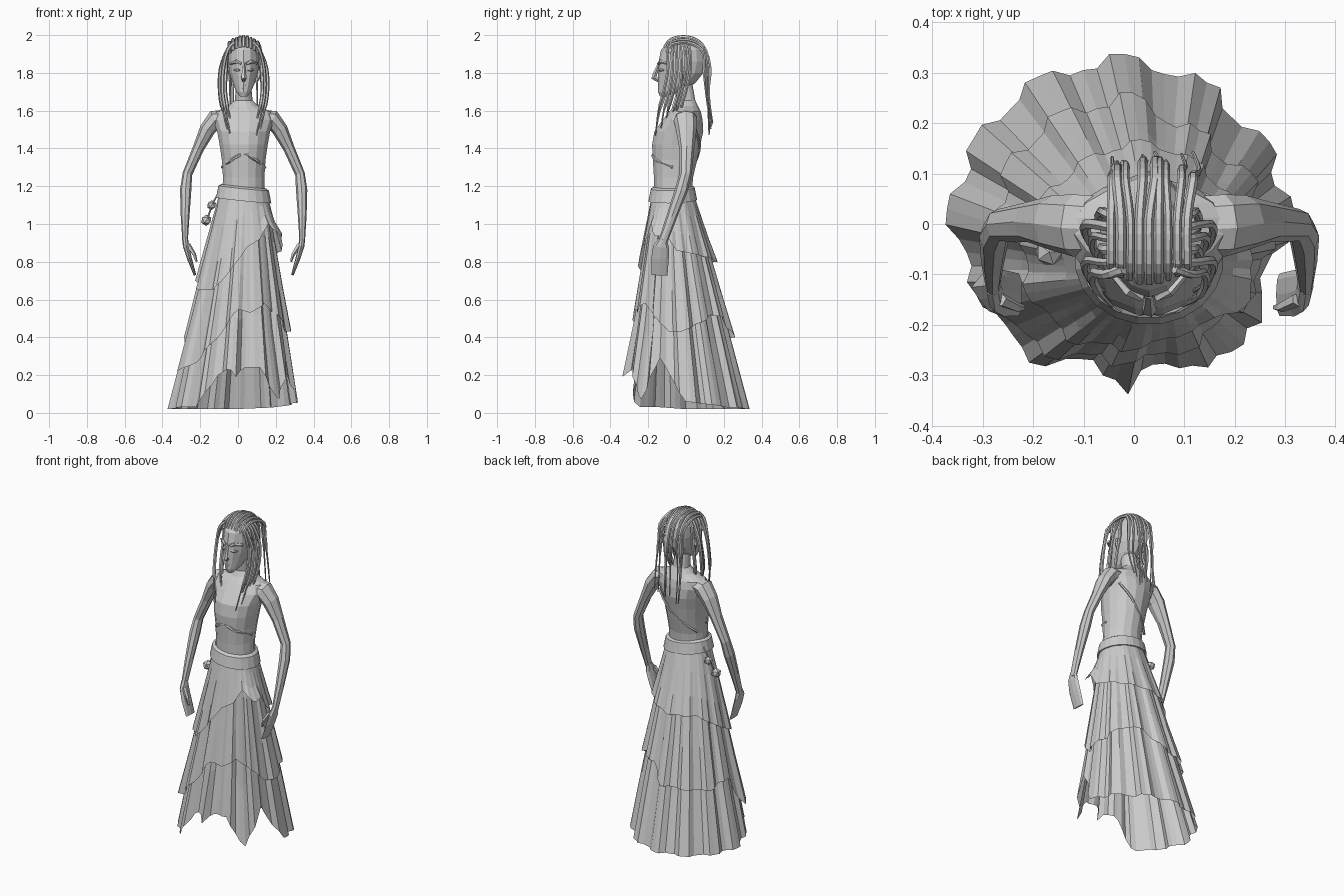
import bpy, bmesh, math, random
from mathutils import Vector

random.seed(4)
if "Cube" in bpy.data.objects:
    bpy.data.objects.remove(bpy.data.objects["Cube"], do_unlink=True)

grey = bpy.data.materials.new("plain grey")
grey.use_nodes = True
grey.diffuse_color = (0.6, 0.6, 0.6, 1)
grey.node_tree.nodes["Principled BSDF"].inputs["Base Color"].default_value = (0.6, 0.6, 0.6, 1)

MID = 0.03  # x of the body's own centre line


def loft(name, rings, caps=True):
    """Skin a list of equal-length closed rings."""
    bm = bmesh.new()
    rows = [[bm.verts.new(p) for p in ring] for ring in rings]
    n = len(rows[0])
    for a, b in zip(rows, rows[1:]):
        for i in range(n):
            j = (i + 1) % n
            bm.faces.new((a[i], a[j], b[j], b[i]))
    if caps:
        bm.faces.new(rows[0][::-1])
        bm.faces.new(rows[-1])
        bmesh.ops.recalc_face_normals(bm, faces=bm.faces)
    mesh = bpy.data.meshes.new(name)
    bm.to_mesh(mesh)
    bm.free()
    mesh.materials.append(grey)
    obj = bpy.data.objects.new(name, mesh)
    bpy.context.collection.objects.link(obj)
    return obj


def oval(cx, cy, z, rx, ry, n=14):
    return [(cx + rx * math.cos(math.tau * (i + 0.5) / n),
             cy + ry * math.sin(math.tau * (i + 0.5) / n), z) for i in range(n)]


def tube(name, points, radii, n=6):
    """Tube along a path; each radius is a number or a (width, depth) pair."""
    pts = [Vector(p) for p in points]
    rings = []
    for i, p in enumerate(pts):
        d = (pts[min(i + 1, len(pts) - 1)] - pts[max(i - 1, 0)]).normalized()
        u = (Vector((1, 0, 0)) - d * d.x).normalized()
        v = d.cross(u)
        r = radii[i]
        a, b = r if isinstance(r, tuple) else (r, r)
        rings.append([p + u * a * math.cos(math.tau * k / n) + v * b * math.sin(math.tau * k / n)
                      for k in range(n)])
    return loft(name, rings)


def smooth_path(points, steps=3):
    """Catmull-Rom points through a coarse path."""
    p = [Vector(q) for q in points]
    p = [p[0]] + p + [p[-1]]
    out = []
    for a, b, c, d in zip(p, p[1:], p[2:], p[3:]):
        for k in range(steps):
            t = k / steps
            out.append(0.5 * (2 * b + (c - a) * t + (2 * a - 5 * b + 4 * c - d) * t * t
                              + (3 * b - a - 3 * c + d) * t ** 3))
    return out + [p[-1]]


# Skirt: three tiers on one slanted cone; hem keys are (angle, height, flare)
SEG = 72
pleat = []
while len(pleat) < SEG:  # broad folds of uneven width
    fold = 0.011 if not pleat or pleat[-1] < 0 else -0.011
    pleat += [fold + random.uniform(-0.004, 0.004) for _ in range(random.choice((2, 3, 3, 4)))]


def hem_at(keys, deg):
    keys = keys + [(360,) + keys[0][1:]]
    for a, b in zip(keys, keys[1:]):
        if a[0] <= deg <= b[0]:
            return Vector(a[1:]).lerp(Vector(b[1:]), (deg - a[0]) / (b[0] - a[0]))


def cone_point(i, z, out):
    t = (1.18 - z) / 1.18
    a = math.tau * i / SEG
    r = out + pleat[i] * min(1, t * 1.6)
    return Vector((MID - 0.05 * t + (0.115 + 0.205 * t + r) * math.cos(a),
                   -0.07 + 0.07 * t + (0.097 + 0.223 * t + r) * math.sin(a), z))


def tier(name, hem, out):
    rows = []
    for f in (0, 0.35, 0.7, 1):
        row = []
        for i in range(SEG):
            z, flare = hem_at(hem, 360 * i / SEG)
            row.append(cone_point(i, 1.16 + (z - 1.16) * f, out * (0.3 + 0.7 * f) + f ** 3 * flare))
        rows.append(row)
    return loft(name, rows, caps=False)


tier("skirt_bottom_tier", [(0, .06, .015), (45, .03, .0), (90, .02, .01), (130, .02, .015), (180, .02, .025),
                           (205, .03, 0), (232, .03, .01), (250, .2, 0), (263, .24, 0), (270, .19, .035),
                           (277, .24, 0), (295, .24, .01), (314, .06, .035), (335, .29, .01)], 0.0)
tier("skirt_middle_tier", [(0, .43, .01), (45, .52, 0), (70, .5, 0), (90, .4, .01), (125, .39, .01), (150, .38, .01),
                           (178, .42, 0), (200, .22, .02), (225, .27, .01), (250, .42, 0), (268, .55, 0),
                           (285, .53, 0), (305, .58, 0), (330, .5, 0), (345, .43, .01)], 0.018)
tier("skirt_top_tier", [(0, .86, .01), (45, .83, 0), (90, .8, .01), (135, .8, 0), (180, .7, 0), (205, .65, 0),
                        (235, .65, 0), (255, .75, 0), (280, .88, 0), (300, .92, 0), (315, 1.0, .02),
                        (332, .93, .045), (345, .95, .04)], 0.03)

# Belt, dipping toward the left
belt = []
for h, r in ((1.125, .0), (1.125, .03), (1.19, .017), (1.2, .0)):
    belt.append([(x, y, z - 0.1 * (x - MID) + 0.03 * (y + 0.07))
                 for x, y, z in oval(MID, -0.07, h, 0.118 + r, 0.1 + r, 20)])
loft("belt", belt, caps=False)

# Torso, shoulders and neck
loft("torso", [oval(MID, cy, z, rx, ry, 16) for z, cy, rx, ry in (
    (1.14, -.07, .115, .1), (1.25, -.066, .112, .106), (1.34, -.058, .118, .12), (1.42, -.052, .13, .13),
    (1.49, -.038, .143, .132), (1.55, -.018, .165, .108), (1.595, -.005, .15, .085), (1.625, 0, .08, .065),
    (1.655, 0, .048, .05), (1.74, -.015, .04, .05))])

# Crop top edge and the strap across the back
tube("top_front_hem", smooth_path([(MID + x, y, z) for x, y, z in (
    (-.112, -.07, 1.3), (-.07, -.155, 1.335), (0, -.178, 1.37), (.07, -.155, 1.335), (.112, -.07, 1.3))]),
    [.009] * 13, 5)
tube("back_strap", smooth_path([(MID + x, y, z) for x, y, z in (
    (-.105, .0, 1.27), (-.04, .05, 1.33), (.05, .073, 1.42), (.12, .05, 1.5))]), [.007] * 10, 5)

# Arms and hands
for side, word in ((1, "left"), (-1, "right")):
    def at(x, y, z):
        return (MID + side * x, y, z)
    tube(word + "_arm", [at(.08, -.005, 1.565), at(.15, -.003, 1.555), at(.192, .002, 1.5), at(.24, .004, 1.4),
                         at(.298, -.002, 1.265), at(.307, -.025, 1.18), at(.31, -.075, 1.04), at(.31, -.125, .9)],
         [(.04, .06), (.05, .062), (.042, .055), (.03, .04), (.026, .032), (.03, .034), (.023, .028), (.014, .024)], 8)
    tube(word + "_hand", [at(.31, -.122, .92), at(.305, -.132, .88), at(.288, -.137, .82), at(.258, -.14, .73)],
         [(.016, .022), (.016, .042), (.013, .046), (.007, .042)], 8)
    tube(word + "_thumb", [at(.295, -.15, .89), at(.262, -.165, .84), at(.25, -.165, .8)], [.014, .01, .006], 5)

# Head with a narrow face
loft("head", [oval(MID, cy, z, rx, ry, 14) for z, cy, rx, ry in (
    (1.675, -.12, .02, .018), (1.7, -.09, .04, .058), (1.745, -.05, .06, .098), (1.8, -.028, .078, .12),
    (1.86, -.02, .084, .125), (1.92, -.018, .08, .115), (1.965, -.015, .056, .082), (1.985, -.012, .02, .035))])
tube("nose", [(MID, -.142, 1.85), (MID, -.162, 1.8), (MID, -.17, 1.775), (MID, -.145, 1.76)],
     [.007, .012, .016, .01], 5)
for z, w in ((1.732, .02), (1.718, .016)):
    tube("lip", [(MID - w, -.135, z), (MID, -.151, z + .002), (MID + w, -.135, z)], [.004, .008, .004], 5)
for s in (1, -1):
    tube("brow", [(MID + s * x, y, z) for x, y, z in ((.014, -.146, 1.848), (.04, -.134, 1.86), (.072, -.1, 1.85))],
         [.008, .011, .007], 5)
    tube("eyelid", [(MID + s * x, y, 1.815) for x, y in ((.02, -.142), (.036, -.134), (.052, -.117))],
         [.004, .009, .004], 5)
    tube("ear", [(MID + s * .078, -.02, 1.83), (MID + s * .086, -.01, 1.8), (MID + s * .074, -.02, 1.76)],
         [.006, .014, .006], 5)


# Hair locks: a row over the crown, and a group down each side
def lock(name, points, r):
    path = smooth_path(points)
    n = len(path)
    tube(name, path, [r * (1 if i < n * 0.7 else 1.3 - i / n) for i in range(n)], 6)


for k in range(9):
    u = k / 4 - 1
    x, drop = MID + 0.075 * u, 0.03 * u * u
    j = random.uniform(-.012, .012)
    lock("crown_lock", [(x, -.114 + drop, 1.935 - drop), (x, -.075, 1.98 - drop), (x, .01, 1.99 - drop),
                        (x + j, .085, 1.95 - drop), (x + j, .125 - drop, 1.84), (x + 2 * j, .122 - drop / 2, 1.68),
                        (x + j, .13 + j, 1.5 + 3 * j)], random.uniform(.008, .011))
for s, word in ((1, "left"), (-1, "right")):
    for k in range(6):
        y = -.1 + k * .024
        j = random.uniform(-.01, .01)
        w = .108 + .016 * math.sin(k * 2.1)
        lock(word + "_side_lock", [(MID + s * .05, y * .8 - .01, 1.96), (MID + s * .085, y, 1.92),
                                   (MID + s * w, y + .004, 1.82), (MID + s * (w + .004), y - .012 + j, 1.7),
                                   (MID + s * (w - .012), y - .04 + j, 1.6),
                                   (MID + s * (w - .035 + j), y - .062 + .004 * k, 1.48 + .014 * k + 2 * j)],
             random.uniform(.008, .011))

# Beads hanging from the belt
tube("bead_cord", [(-.1, -.03, 1.17), (-.135, -.03, 1.11), (-.165, -.05, 1.02)], [.005] * 3, 5)
for p, r in (((-.14, -.02, 1.1), .026), ((-.168, -.055, 1.02), .03)):
    bpy.ops.mesh.primitive_ico_sphere_add(subdivisions=1, radius=r, location=p)
    bead = bpy.context.object
    bead.name = "hanging_bead"
    bead.data.materials.append(grey)
